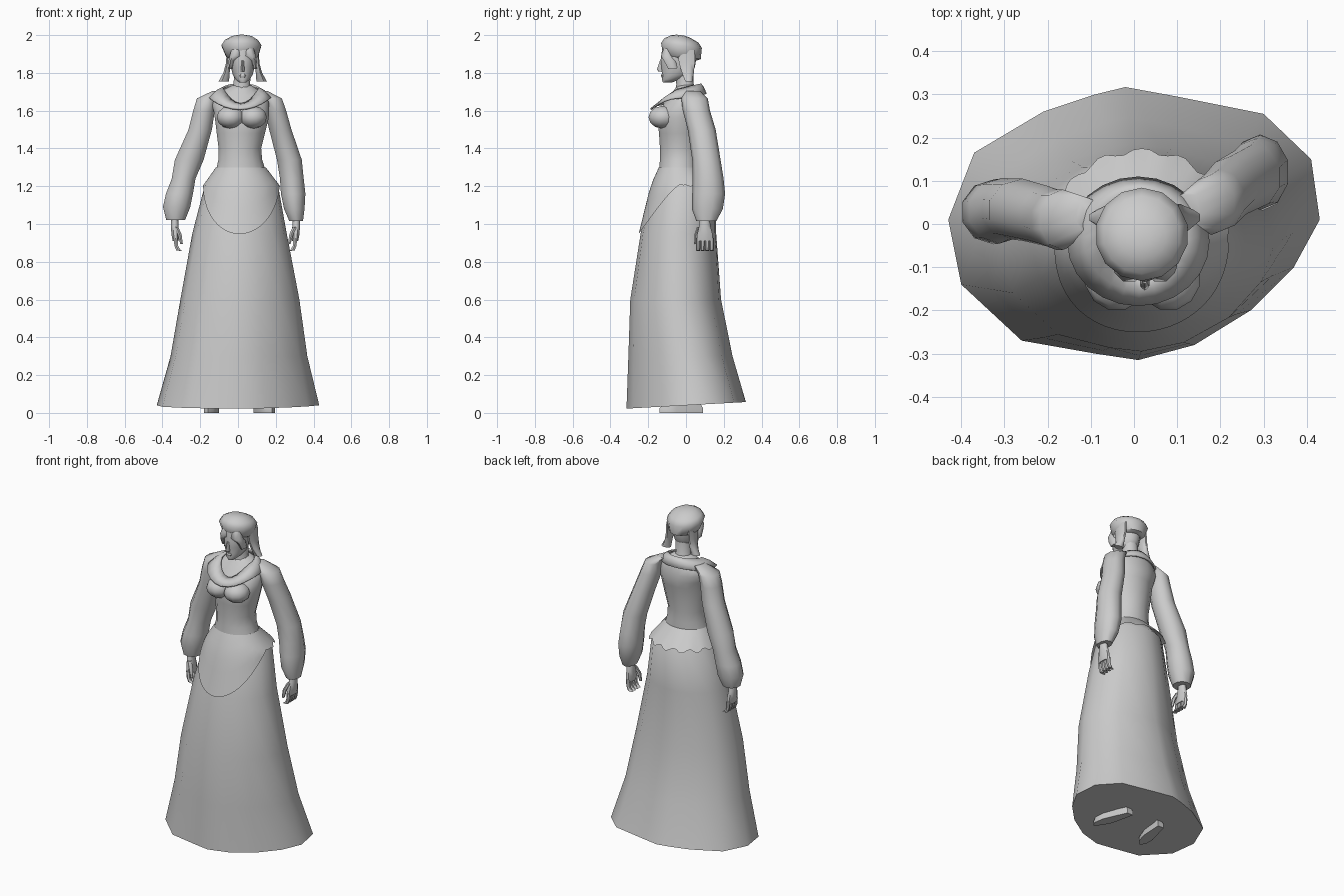
import bpy, bmesh, math

cloth = bpy.data.materials.new("plain_grey")
cloth.diffuse_color = (0.6, 0.6, 0.6, 1)


def make(name, verts, faces, angle=55):
    """Mesh object with outward normals and smooth shading."""
    me = bpy.data.meshes.new(name)
    me.from_pydata(verts, [], faces)
    bm = bmesh.new()
    bm.from_mesh(me)
    bmesh.ops.recalc_face_normals(bm, faces=bm.faces)
    bm.to_mesh(me)
    bm.free()
    me.materials.append(cloth)
    ob = bpy.data.objects.new(name, me)
    bpy.context.collection.objects.link(ob)
    bpy.ops.object.select_all(action='DESELECT')
    ob.select_set(True)
    bpy.context.view_layer.objects.active = ob
    bpy.ops.object.shade_smooth_by_angle(angle=math.radians(angle))
    return ob


def skin(name, rows, cap=True, angle=55):
    """Join closed rows of points into a surface."""
    n = len(rows[0])
    verts = [p for row in rows for p in row]
    faces = [(r * n + i, r * n + (i + 1) % n, (r + 1) * n + (i + 1) % n, (r + 1) * n + i)
             for r in range(len(rows) - 1) for i in range(n)]
    if cap:
        faces += [tuple(range(n)), tuple(range(len(verts) - n, len(verts)))]
    return make(name, verts, faces, angle)


def loft(name, rings, n=10, tilt=0.0, angle=55):
    """Stack of ellipses (x, y, z, rx, ry); tilt raises the front."""
    rows = []
    for x, y, z, rx, ry in rings:
        ts = [math.tau * (i + 0.5) / n for i in range(n)]
        rows.append([(x + rx * math.cos(t), y + ry * math.sin(t), z - tilt * ry * math.sin(t)) for t in ts])
    return skin(name, rows, angle=angle)


# Skirt: elliptical at the hips, blending into an uneven hem
skirt_rings = [(1.30, .015, -.035, .128, .105), (1.2, .018, -.015, .195, .168),
               (.95, .008, -.04, .25, .2), (.6, .01, -.055, .315, .24),
               (.3, .005, -.03, .362, .275), (.04, 0, 0, .43, .315)]
hem = [(.43, .01), (.41, .15), (.30, .255), (.10, .295), (-.02, .317), (-.09, .30),
       (-.21, .26), (-.37, .165), (-.43, .01), (-.40, -.14), (-.26, -.27), (-.09, -.30),
       (.01, -.315), (.14, -.28), (.27, -.20), (.37, -.10)]
rows = []
for (z, cx, cy, rx, ry), blend in zip(skirt_rings, (0, 0, 0, .5, .8, 1)):
    row = []
    for hx, hy in hem:
        u, v = hx / .43, hy / .315
        s = blend + (1 - blend) / math.hypot(u, v)
        row.append((cx + rx * u * s, cy + ry * v * s, z + (.055 * hy if z < .1 else 0)))
    rows.append(row)
skin("skirt", rows)


def skirt_at(z, t, gap):
    """Point on the skirt at height z and angle t, pushed out by gap."""
    for a, b in zip(skirt_rings, skirt_rings[1:]):
        if z >= b[0]:
            f = (a[0] - z) / (a[0] - b[0])
            cx, cy, rx, ry = (p + (q - p) * f for p, q in zip(a[1:], b[1:]))
            return (cx + (rx + gap) * math.cos(t), cy + (ry + gap) * math.sin(t), z)


# Apron: rounded drop in front, short scalloped frill behind
N, rows = 64, []
for k in range(6):
    row = []
    for i in range(N):
        t = math.tau * i / N
        s = math.sin(t)
        if s < 0:
            low = 1.215 - .268 * (-s) ** 1.6
        else:
            low = 1.205 + .01 * math.cos(14 * t) * min(1, 3 * s)
        f = k / 5
        row.append(skirt_at(1.30 + (low - 1.30) * f, t, .004 + f * (.006 + .012 * max(0, s))))
    rows.append(row)
skin("apron", rows, cap=False)

# Bodice
loft("bodice", [(.015, -.035, 1.28, .135, .11), (.012, -.033, 1.34, .118, .107),
                (.01, -.033, 1.40, .115, .107), (.015, -.03, 1.48, .13, .115),
                (.02, -.03, 1.56, .145, .125), (.018, -.02, 1.60, .15, .125),
                (.012, -.008, 1.64, .155, .107), (.012, .005, 1.68, .14, .09),
                (.015, .01, 1.715, .085, .07), (.02, .005, 1.735, .05, .05)], 16)

# Bust
for side in (-1, 1):
    rings = []
    for k in range(7):
        a = math.pi * (k + .15) / 6.3 - math.pi / 2
        rings.append((.02 + side * .06, -.123, 1.565 + .06 * math.sin(a),
                      .075 * math.cos(a), .078 * math.cos(a)))
    loft("bust", rings, 12, angle=80)

# Collar draped round the neckline
inner, mid, outer = [], [], []
for i in range(24):
    t = math.tau * i / 24
    c, s = math.cos(t), math.sin(t)
    zi = 1.722 + (.022 * s if s > 0 else -.082 * s * s)
    zo = 1.67 + (.02 * s if s > 0 else -.058 * s * s)
    inner.append((.015 + .095 * c, -.02 + .1 * s, zi))
    outer.append((.01 + .165 * c, -.04 + .15 * s, zo))
    mid.append(tuple((p + q) / 2 + d for p, q, d in zip(inner[-1], outer[-1], (0, 0, .008))))
collar = skin("collar", [inner, mid, outer], cap=False)
solid = collar.modifiers.new("thickness", 'SOLIDIFY')
solid.thickness = .01

# Sleeves with gathered cuffs
loft("right_sleeve", [(.125, .035, 1.705, .03, .04), (.18, .045, 1.665, .055, .07),
                      (.198, .055, 1.6, .06, .072), (.224, .083, 1.5, .062, .074),
                      (.272, .108, 1.34, .069, .075), (.285, .117, 1.24, .066, .082),
                      (.292, .12, 1.16, .068, .087), (.298, .113, 1.08, .057, .082),
                      (.308, .108, 1.015, .038, .053)], 10)
loft("left_sleeve", [(-.105, .02, 1.705, .03, .04), (-.165, .01, 1.665, .055, .07),
                     (-.18, .01, 1.6, .06, .07), (-.2, .018, 1.5, .065, .07),
                     (-.258, .033, 1.34, .08, .072), (-.288, .035, 1.24, .066, .07),
                     (-.31, .03, 1.16, .075, .075), (-.325, .028, 1.09, .076, .075),
                     (-.33, .025, 1.02, .052, .052)], 10)

# Hands: palm, four curled fingers and a thumb
for name, hx, hy, inward in (("right", .308, .1, -1), ("left", -.335, .02, 1)):
    loft(name + "_palm", [(hx, hy, 1.03, .02, .028), (hx, hy, .99, .022, .032),
                          (hx + inward * .003, hy, .945, .022, .044),
                          (hx + inward * .005, hy, .91, .017, .045)], 8)
    for k in range(4):
        fy = hy - .036 + .024 * k
        loft(name + "_finger", [(hx + inward * .005, fy, .925, .012, .012),
                                (hx + inward * .008, fy, .885, .011, .012),
                                (hx + inward * .02, fy, .86, .014, .011),
                                (hx + inward * .034, fy, .858, .008, .009)], 6)
    loft(name + "_thumb", [(hx + inward * .008, hy - .028, .985, .012, .014),
                           (hx + inward * .026, hy - .042, .945, .012, .013),
                           (hx + inward * .036, hy - .045, .895, .008, .009)], 6)

# Neck and head
loft("neck", [(.02, 0, 1.69, .065, .06), (.02, -.005, 1.74, .046, .046),
              (.025, -.012, 1.82, .046, .05)], 10)
loft("head", [(.025, -.1, 1.748, .018, .022), (.025, -.08, 1.765, .038, .048),
              (.025, -.05, 1.79, .054, .076), (.025, -.043, 1.83, .064, .09),
              (.025, -.04, 1.87, .07, .094), (.025, -.035, 1.92, .072, .092)], 14)
loft("nose", [(.025, -.134, 1.807, .013, .012), (.025, -.138, 1.817, .011, .016),
              (.025, -.13, 1.865, .006, .008)], 6)
loft("lips", [(.025, -.121, 1.776, .012, .008), (.025, -.125, 1.785, .018, .009),
              (.025, -.123, 1.793, .012, .008)], 8)

# Hair under the cap, parted at the middle
for side in (-1, 1):
    loft("hair", [(.025 + side * .064, -.07, 1.82, .01, .025),
                  (.025 + side * .058, -.085, 1.865, .018, .035),
                  (.025 + side * .036, -.1, 1.89, .036, .036),
                  (.025 + side * .03, -.09, 1.93, .03, .03)], 8)

# Cap with side flaps
loft("cap", [(.022, -.02, 1.872, .07, .07), (.022, -.022, 1.885, .086, .1),
             (.018, -.024, 1.945, .108, .108), (.018, -.025, 1.972, .09, .09),
             (.02, -.03, 1.993, .055, .05), (.02, -.03, 2.0, .02, .02)], 14, tilt=.12)
for side in (-1, 1):
    loft("cap_flap", [(.025 + side * .073, 0, 1.92, .012, .05),
                      (.025 + side * .076, .005, 1.85, .014, .045),
                      (.025 + side * .086, .01, 1.80, .018, .034),
                      (.025 + side * .1, .015, 1.755, .03, .02)], 8)

# Shoes, toes pointing slightly outward
for name, x, turn in (("left_shoe", -.14, -.02), ("right_shoe", .14, .04)):
    outline = [(-.02, .09), (.02, .09), (.035, -.05), (.025, -.11), (0, -.14), (-.025, -.11), (-.035, -.05)]
    rows = [[(x + px * s - turn * (py + .02) / .12, py * s, z) for px, py in outline]
            for z, s in ((0, 1), (.025, 1), (.07, .7))]
    skin(name, rows, angle=40)
